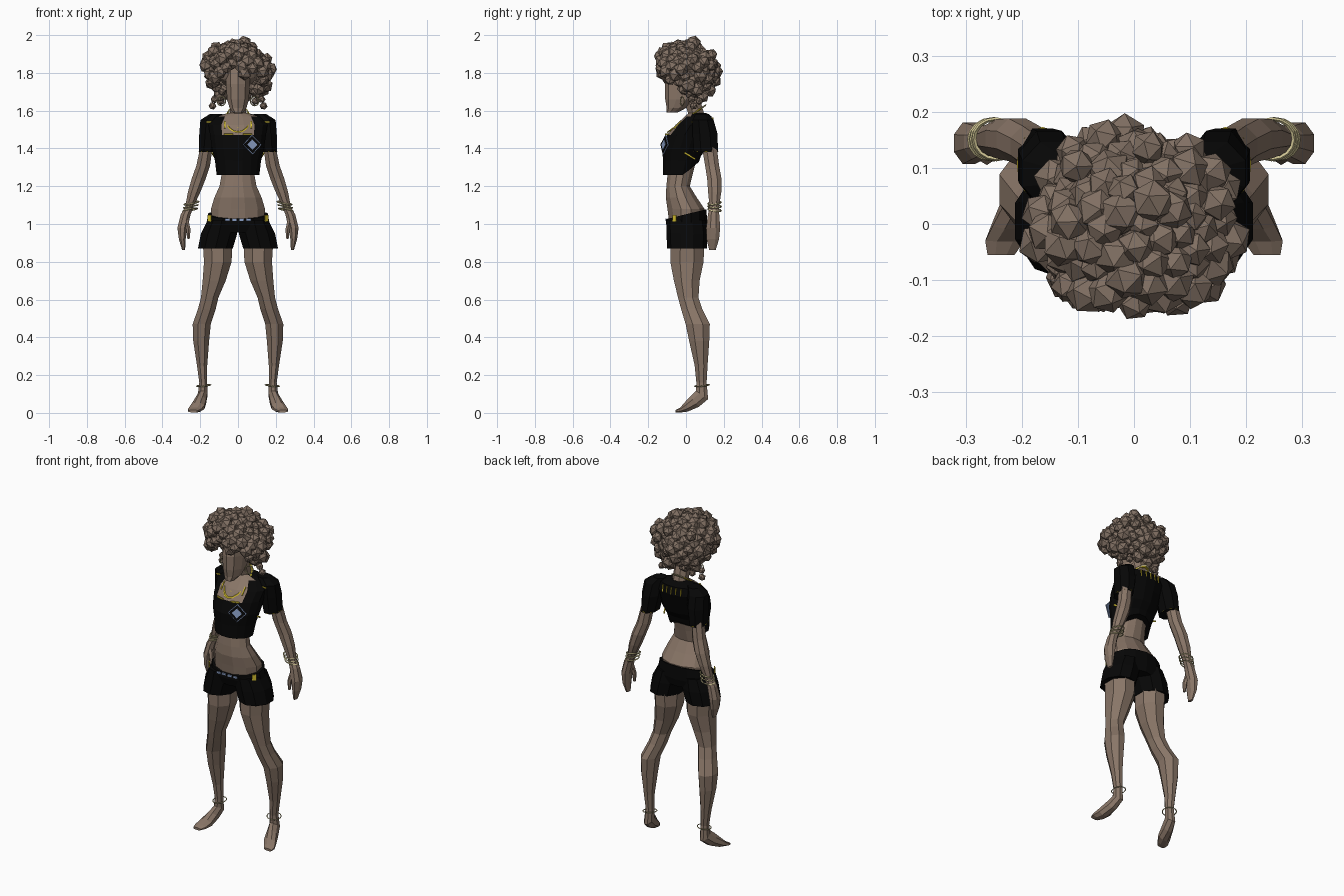
import bpy, bmesh, math, random
from mathutils import Vector, Matrix

cube = bpy.data.objects.get("Cube")
if cube:
    bpy.data.objects.remove(cube, do_unlink=True)
random.seed(4)


def material(name, *rgb):
    m = bpy.data.materials.new(name)
    m.use_nodes = True
    m.diffuse_color = (*rgb, 1)
    m.node_tree.nodes["Principled BSDF"].inputs["Base Color"].default_value = (*rgb, 1)
    return m


SKIN = material("skin brown", 0.25, 0.18, 0.136)
HAIR = material("hair brown", 0.22, 0.162, 0.125)
BLACK = material("black cloth", 0.002, 0.002, 0.002)
GOLD = material("pale gold", 0.62, 0.55, 0.29)
YELLOW = material("yellow trim", 0.7, 0.55, 0.03)
BLUE = material("grey blue", 0.25, 0.34, 0.55)


def finish(bm, name, *mats):
    bmesh.ops.recalc_face_normals(bm, faces=bm.faces)
    me = bpy.data.meshes.new(name)
    bm.to_mesh(me)
    bm.free()
    for m in mats:
        me.materials.append(m)
    ob = bpy.data.objects.new(name, me)
    bpy.context.collection.objects.link(ob)
    return ob


def loft(name, rings, mats, sides=8, s=1, shape=None, paint=None):
    """Skin rings of (x, y, z, half width, half depth[, tilt]) into a closed tube."""
    bm = bmesh.new()
    loops = []
    grow = 1 / math.cos(math.pi / sides)
    for x, y, z, rx, ry, *t in rings:
        t = t[0] if t else 0
        loop = []
        for i in range(sides):
            a = math.tau * (i + 0.5) / sides
            u, v = grow * rx * math.cos(a), grow * ry * math.sin(a)
            loop.append(bm.verts.new((s * (x + u), y + v * math.cos(t), z - v * math.sin(t))))
        loops.append(loop)
    for a, b in zip(loops, loops[1:]):
        for i in range(sides):
            j = (i + 1) % sides
            bm.faces.new((a[i], a[j], b[j], b[i]))
    bm.faces.new(loops[0])
    bm.faces.new(loops[-1])
    if shape:
        shape(loops)
    if paint:
        for f in bm.faces:
            f.material_index = paint(f.calc_center_median())
    return finish(bm, name, *mats)


def hoop(name, centre, rx, ry, thick, mat, tilt=(0, 0, 0)):
    bpy.ops.mesh.primitive_torus_add(major_segments=16, minor_segments=4, major_radius=1,
                                     minor_radius=thick / rx, location=centre, rotation=tilt)
    ob = bpy.context.object
    ob.name = name
    ob.scale = (rx, ry, rx)
    ob.data.materials.append(mat)


def plate(name, centre, size, mat, rot=(0, 0, 0)):
    bpy.ops.mesh.primitive_cube_add(size=1, location=centre, rotation=rot)
    ob = bpy.context.object
    ob.name = name
    ob.scale = size
    ob.data.materials.append(mat)


# Head, neck and bare midriff
loft("head", [(0, -.075, 1.59, .026, .028), (0, -.05, 1.615, .045, .05),
              (0, -.025, 1.66, .058, .081), (0, -.01, 1.74, .063, .096),
              (0, .01, 1.82, .062, .098), (0, .02, 1.9, .05, .08)], [SKIN], 10)
loft("neck", [(0, .06, 1.48, .055, .045), (0, .055, 1.58, .042, .042),
              (0, .025, 1.68, .04, .043)], [SKIN])
loft("midriff", [(0, 0, 1.0, .138, .088), (0, 0, 1.08, .143, .098), (0, -.025, 1.14, .125, .082),
                 (0, -.042, 1.2, .098, .062), (0, -.03, 1.27, .085, .067),
                 (0, -.02, 1.34, .09, .075), (0, -.01, 1.4, .09, .07)], [SKIN], 12)


# Cropped shirt with an open neckline and a hem that rises at the back
def raise_hem(loops):
    for v in loops[0]:
        v.co.z += 1.1 * max(0, v.co.y + .01)
        v.co.y += .3 * max(0, v.co.y)
    for v in loops[1]:
        v.co.z += .3 * max(0, v.co.y)


loft("shirt", [(0, -.035, 1.26, .113, .088), (0, -.022, 1.335, .122, .1),
               (0, -.008, 1.4, .138, .117), (0, .015, 1.47, .148, .115),
               (0, .045, 1.525, .156, .1), (0, .065, 1.57, .12, .07),
               (0, .06, 1.588, .05, .046)], [BLACK, SKIN], 16, shape=raise_hem,
     paint=lambda c: int(abs(c.x) < .07 and 1.47 < c.z < 1.58 and c.y < .03))
for depth, width, mat in ((.118, .064, YELLOW), (.1, .058, YELLOW), (.084, .052, GOLD)):
    hoop("necklace", (0, .118 - depth, 1.638 - .7 * depth), width, depth, .004, mat, (.62, 0, 0))
for s in (1, -1):
    plate("neckline_trim", (s * .05, -.1, 1.474), (.05, .006, .008), YELLOW, (0, 0, s * .3))
    plate("neckline_side_trim", (s * .07, -.045, 1.525), (.006, .008, .05), YELLOW, (-.75, 0, 0))
for x in (-.06, -.03, 0, .03, .06):
    plate("back_neck_trim", (x, .142 - 2 * x * x, 1.545), (.004, .008, .04), YELLOW)

# Diamond chest patch: frame, black field and pale centre
for name, y, size, mat in (("patch_frame", -.113, .075, BLUE), ("patch_field", -.115, .067, BLACK),
                           ("patch_centre", -.117, .04, BLUE)):
    plate(name, (.075, y, 1.42), (size, .006, size), mat, (-.2, math.pi / 4, .25))

# Shorts: hip band and two flared legs
loft("shorts_hips", [(0, .005, .955, .12, .095), (0, .003, 1.0, .168, .106),
                     (0, .002, 1.052, .157, .107, -.24)], [BLACK], 14)
for x in (-.055, -.02, .02, .055):
    plate("belt_mark", (x, -.106, 1.022), (.026, .006, .012), BLUE)

for s, side in ((1, "left"), (-1, "right")):
    loft(side + "_shorts_leg", [(.12, .005, .87, .092, .1), (.1, .005, .95, .096, .103),
                                (.085, 0, 1.02, .075, .1)], [BLACK], 10, s)
    plate(side + "_pocket_mark", (s * .15, -.06, 1.03), (.024, .006, .035), YELLOW, (0, 0, s * .8))
    # Sleeve, its trims, arm and thumb
    loft(side + "_sleeve", [(.163, .106, 1.38, .044, .064), (.151, .1, 1.48, .054, .066),
                            (.145, .09, 1.55, .054, .056), (.115, .085, 1.583, .034, .035)],
         [BLACK], 8, s)
    hoop(side + "_sleeve_trim", (s * .163, .106, 1.384), .044, .064, .002, YELLOW)
    plate(side + "_shoulder_trim", (s * .15, .034, 1.54), (.035, .008, .006), YELLOW)
    plate(side + "_hem_trim", (s * .126, .02, 1.36), (.006, .07, .008), YELLOW, (-.5, 0, s * .4))
    loft(side + "_arm", [(.165, .122, 1.42, .032, .039), (.184, .138, 1.31, .036, .037),
                         (.208, .15, 1.24, .037, .038), (.232, .152, 1.17, .033, .035),
                         (.258, .15, 1.09, .022, .025), (.277, .146, 1.05, .026, .03),
                         (.294, .144, .98, .027, .037), (.295, .142, .92, .018, .033),
                         (.288, .14, .862, .008, .017)], [SKIN], 8, s)
    loft(side + "_thumb", [(.275, .13, 1.02, .013, .015), (.262, .12, .97, .011, .013),
                           (.262, .118, .92, .006, .007)], [SKIN], 6, s)
    for k in range(3):
        hoop(side + "_bracelet", (s * (.254 - .004 * k), .151, 1.075 + .018 * k), .04, .036,
             .004, GOLD, (.12 * (k - 1), s * .2, 0))
    # Leg running down into a raised-heel foot
    loft(side + "_leg", [(.108, .008, .93, .08, .09), (.107, .005, .8, .073, .088),
                         (.126, .004, .7, .061, .068), (.15, .012, .61, .046, .054),
                         (.165, .03, .55, .047, .056), (.192, .062, .47, .048, .064),
                         (.195, .07, .38, .042, .053),
                         (.19, .08, .25, .027, .034), (.184, .082, .16, .021, .027),
                         (.187, .085, .095, .025, .039, .6), (.2, .045, .06, .031, .036, .9),
                         (.215, 0, .03, .037, .025, 1.2), (.23, -.03, .015, .035, .013, 1.5),
                         (.237, -.055, .009, .024, .007, 1.57)], [SKIN], 8, s)
    hoop(side + "_anklet", (s * .182, .085, .145), .038, .04, .003, GOLD, (.1, s * .1, 0))
    hoop(side + "_earring", (s * .088, -.02, 1.65), .024, .024, .003, GOLD,
         (math.pi / 2, 0, .4 * s))

# Curly hair: faceted balls scattered over an inner core
bm = bmesh.new()


def ball(centre, r):
    spin = Matrix.Rotation(random.uniform(0, 6), 4, Vector((random.random(), random.random(), .3)))
    bmesh.ops.create_icosphere(bm, subdivisions=1, radius=r,
                               matrix=Matrix.Translation(centre) @ spin)


core = Matrix.Translation((0, .03, 1.83)) @ Matrix.Diagonal((.12, .105, .12, 1))
bmesh.ops.create_icosphere(bm, subdivisions=2, radius=1, matrix=core)
count = 140
for i in range(count):
    h = 1 - 2 * (i + .5) / count
    a = i * math.pi * (3 - math.sqrt(5))
    w = math.sqrt(1 - h * h) ** (1 if h > 0 else .55)
    k = random.uniform(.8, 1.04)
    p = Vector((.17 * w * math.cos(a), .158 * w * math.sin(a), .148 * h)) * k
    p += Vector((0, 0, 1.815))
    on_face = abs(p.x) < .095 and p.y < 0 and p.z < 1.8
    if p.z > 1.695 - .8 * min(p.y, .03) and not on_face:
        ball(p, random.uniform(.031, .042))
for s in (1, -1):
    for x, y, z in ((.1, .04, 1.685), (.125, .03, 1.66), (.135, .04, 1.625),
                    (.09, .07, 1.65), (.085, .0, 1.7)):
        ball((s * x, y, z), .021)
finish(bm, "curly_hair", HAIR)
